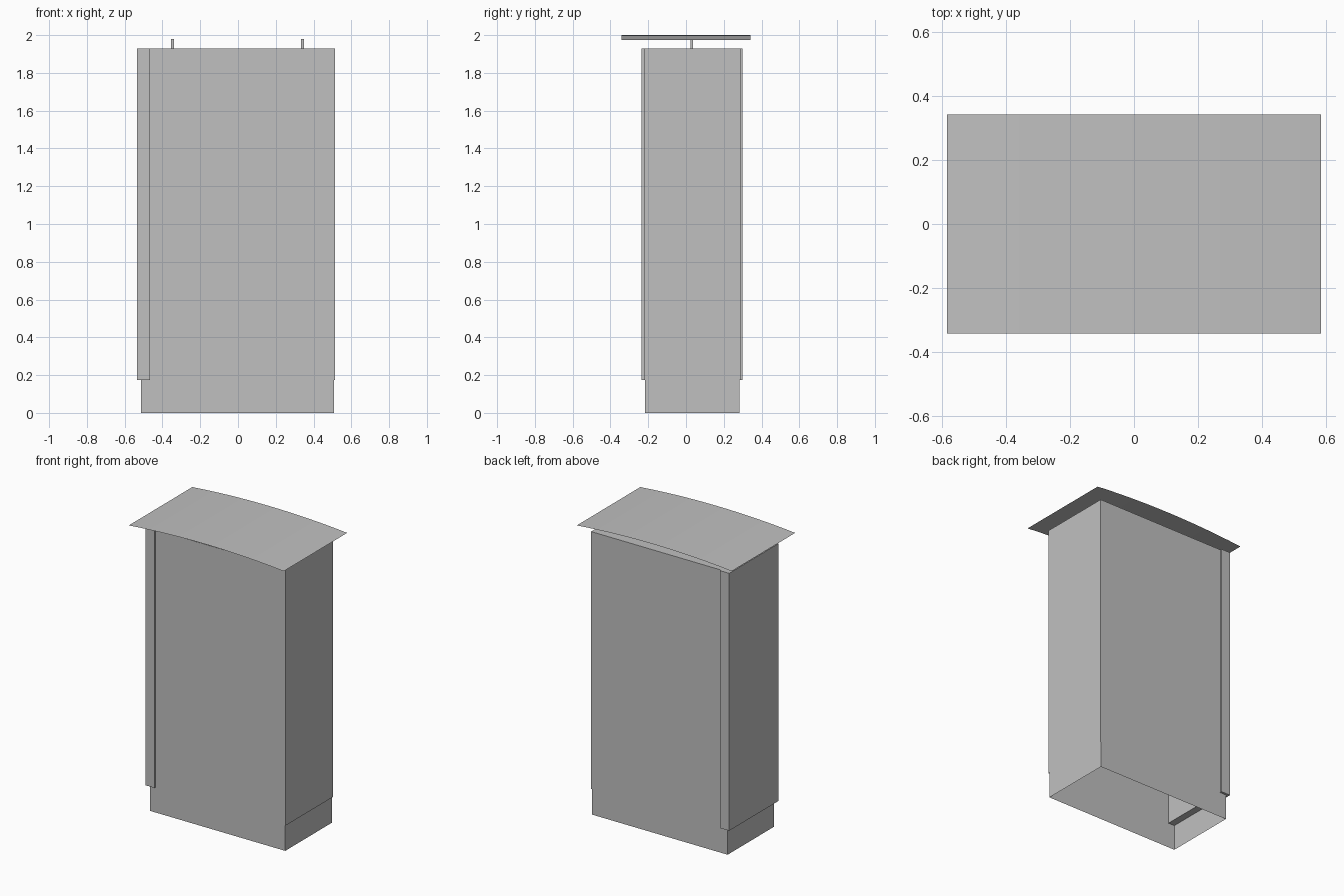
import bpy
import bmesh

cube = bpy.data.objects.get("Cube")
if cube:
    bpy.data.objects.remove(cube, do_unlink=True)

grey = bpy.data.materials.new("light_grey")
grey.use_nodes = True
grey.diffuse_color = (0.53, 0.53, 0.53, 1)
grey.node_tree.nodes["Principled BSDF"].inputs["Base Color"].default_value = grey.diffuse_color


def finish(name, bm):
    mesh = bpy.data.meshes.new(name)
    bm.to_mesh(mesh)
    bm.free()
    mesh.materials.append(grey)
    obj = bpy.data.objects.new(name, mesh)
    bpy.context.collection.objects.link(obj)
    return obj


def box(name, xs, ys, zs, open_top=False, open_bottom=False):
    """Box between given limits, optionally without its top or bottom."""
    bm = bmesh.new()
    bmesh.ops.create_cube(bm, size=1)
    for v in bm.verts:
        v.co = [lim[0] if c < 0 else lim[1] for c, lim in zip(v.co, (xs, ys, zs))]
    bm.normal_update()
    drop = [f for f in bm.faces
            if (open_top and f.normal.z > 0.5) or (open_bottom and f.normal.z < -0.5)]
    bmesh.ops.delete(bm, geom=drop, context='FACES_ONLY')
    return finish(name, bm)


BODY_TOP = 1.93
SKIRT = 0.175

# Inner shell that forms the plinth, open underneath
box("plinth_shell", (-0.513, 0.509), (-0.218, 0.284), (0, BODY_TOP - 0.01),
    open_top=True, open_bottom=True)

# Outer casing, slightly proud of the plinth
box("casing", (-0.513, 0.514), (-0.222, 0.288), (SKIRT, BODY_TOP), open_bottom=True)

# Thick slab closing one end
box("end_panel", (-0.535, -0.465), (-0.235, 0.299), (SKIRT, BODY_TOP))

# Pins carrying the canopy
for side, x in (("left", 0.342), ("right", -0.347)):
    box(side + "_canopy_pin", (x - 0.008, x + 0.008), (0.025, 0.037), (BODY_TOP, 1.979))

# Thin arched canopy sheet
HALF_X, HALF_Y, RISE, SEGMENTS = 0.584, 0.342, 0.026, 12
bm = bmesh.new()
rows = []
for i in range(SEGMENTS + 1):
    t = 2 * i / SEGMENTS - 1
    rows.append([bm.verts.new((t * HALF_X, y, 2 - RISE * t * t)) for y in (-HALF_Y, HALF_Y)])
for a, b in zip(rows, rows[1:]):
    bm.faces.new((a[0], b[0], b[1], a[1]))
canopy = finish("canopy", bm)
for p in canopy.data.polygons:
    p.use_smooth = True
